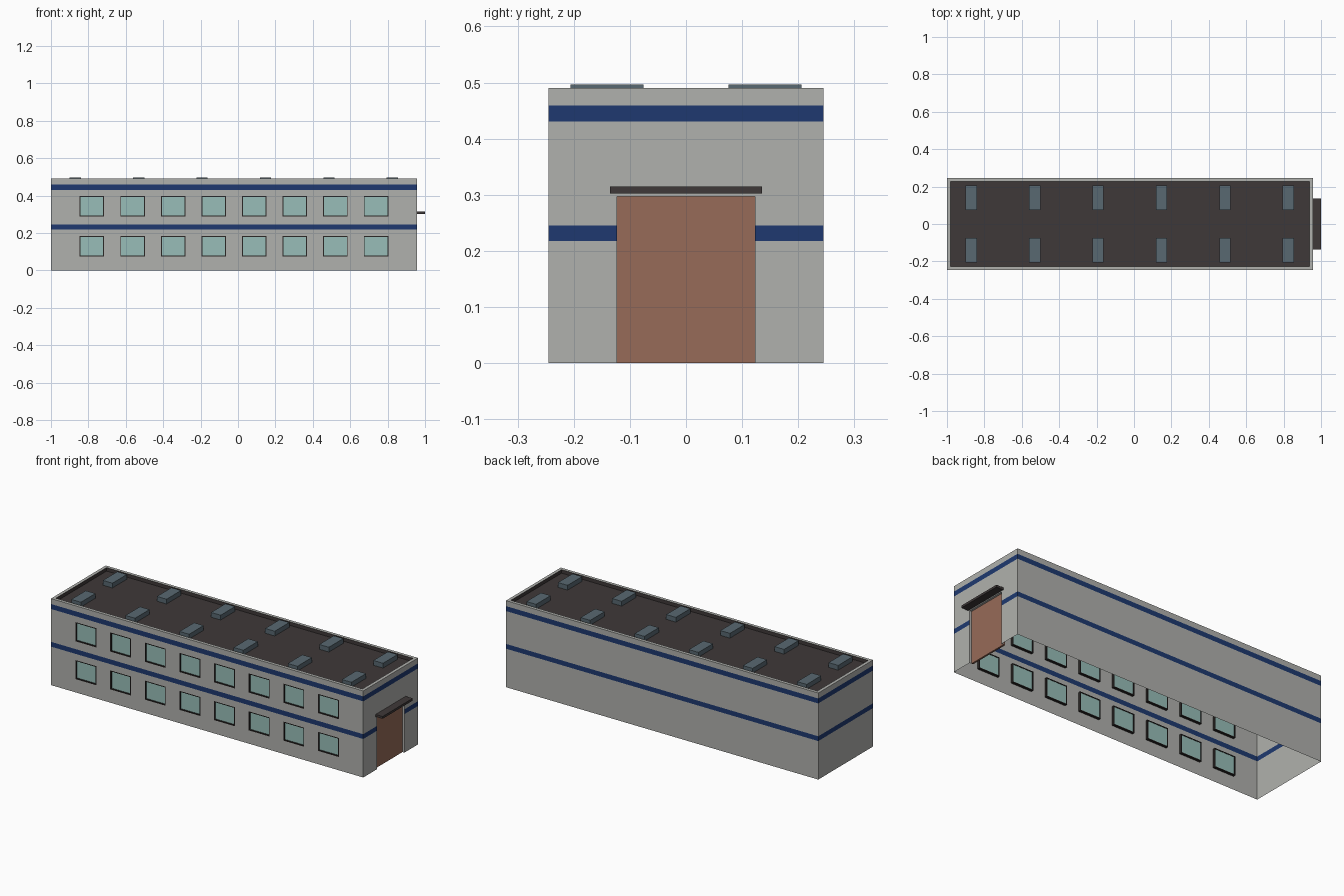
import bpy, bmesh
from mathutils import Vector

if "Cube" in bpy.data.objects:
    bpy.data.objects.remove(bpy.data.objects["Cube"])


def material(name, rgb):
    """Material from 0-255 screen colour, stored as linear."""
    m = bpy.data.materials.new(name)
    lin = [((c / 255 + 0.055) / 1.055) ** 2.4 for c in rgb]
    m.diffuse_color = (*lin, 1)
    m.use_nodes = True
    m.node_tree.nodes["Principled BSDF"].inputs["Base Color"].default_value = m.diffuse_color
    return m


GREY = material("wall grey", (176, 177, 173))
BLUE = material("stripe blue", (30, 57, 112))
DARK = material("roof dark", (62, 56, 56))
FRAME = material("frame black", (42, 38, 37))
GLASS = material("window glass", (152, 190, 184))
BROWN = material("door brown", (151, 107, 88))
SKY = material("skylight slate", (88, 104, 113))

X0, X1, Y, H = -1.0, 0.956, 0.245, 0.49
STRIPES = [(0.218, 0.245), (0.431, 0.459)]
WIN_W, WIN_ROWS = 0.131, [(0.075, 0.183), (0.289, 0.398)]
WIN_X = [-0.781 + 0.217 * i for i in range(8)]
DOOR_W, DOOR_H, RECESS = 0.123, 0.297, 0.012


def finish(name, bm, *mats):
    me = bpy.data.meshes.new(name)
    bm.to_mesh(me)
    bm.free()
    for m in mats:
        me.materials.append(m)
    ob = bpy.data.objects.new(name, me)
    bpy.context.collection.objects.link(ob)
    return ob


def add_box(bm, lo, hi):
    res = bmesh.ops.create_cube(bm, size=1)
    for v in res["verts"]:
        v.co = Vector([(a + b) / 2 + c * (b - a) for a, b, c in zip(lo, hi, v.co)])


def box(name, mat, lo, hi):
    bm = bmesh.new()
    add_box(bm, lo, hi)
    return finish(name, bm, mat)


def quad(bm, pts, mat=0):
    f = bm.faces.new([bm.verts.new(p) for p in pts])
    f.material_index = mat


def wall(bm, start, end, holes=()):
    """Thin wall as a grid of cells; stripe rows are blue, hole cells left open."""
    start, end = Vector(start), Vector(end)
    length = (end - start).length
    us = sorted({0, length, *(u for h in holes for u in h[:2])})
    zs = sorted({0, H, *(z for s in STRIPES for z in s), *(z for h in holes for z in h[2:])})
    for u0, u1 in zip(us, us[1:]):
        for z0, z1 in zip(zs, zs[1:]):
            u, z = (u0 + u1) / 2, (z0 + z1) / 2
            if any(h[0] < u < h[1] and h[2] < z < h[3] for h in holes):
                continue
            a, b = start.lerp(end, u0 / length), start.lerp(end, u1 / length)
            striped = any(s[0] < z < s[1] for s in STRIPES)
            up0, up1 = Vector((0, 0, z0)), Vector((0, 0, z1))
            quad(bm, [a + up0, b + up0, b + up1, a + up1], int(striped))


# Outer walls, open underneath, with window and door openings
bm = bmesh.new()
windows = [(x - WIN_W / 2 - X0, x + WIN_W / 2 - X0, *row) for x in WIN_X for row in WIN_ROWS]
wall(bm, (X0, -Y, 0), (X1, -Y, 0), windows)
wall(bm, (X1, -Y, 0), (X1, Y, 0), [(Y - DOOR_W, Y + DOOR_W, 0, DOOR_H)])
wall(bm, (X1, Y, 0), (X0, Y, 0))
wall(bm, (X0, Y, 0), (X0, -Y, 0))
# Door reveal
xr = X1 - RECESS
quad(bm, [(X1, -DOOR_W, 0), (X1, -DOOR_W, DOOR_H), (xr, -DOOR_W, DOOR_H), (xr, -DOOR_W, 0)])
quad(bm, [(X1, DOOR_W, 0), (xr, DOOR_W, 0), (xr, DOOR_W, DOOR_H), (X1, DOOR_W, DOOR_H)])
quad(bm, [(X1, -DOOR_W, DOOR_H), (X1, DOOR_W, DOOR_H), (xr, DOOR_W, DOOR_H), (xr, -DOOR_W, DOOR_H)])
bmesh.ops.remove_doubles(bm, verts=bm.verts, dist=1e-5)
finish("walls", bm, GREY, BLUE)

# Parapet rim and sunken roof
RIM, ROOF_Z = 0.018, 0.470


def rect(inset, z):
    x0, x1, y = X0 + inset, X1 - inset, Y - inset
    return [(x0, -y, z), (x1, -y, z), (x1, y, z), (x0, y, z)]


bm = bmesh.new()
rings = [rect(0, H), rect(RIM, H), rect(RIM, ROOF_Z)]
for level, (a, b) in enumerate(zip(rings, rings[1:])):
    for i in range(4):
        j = (i + 1) % 4
        quad(bm, [a[i], a[j], b[j], b[i]], level)
quad(bm, rings[2], 1)
bmesh.ops.remove_doubles(bm, verts=bm.verts, dist=1e-5)
finish("parapet_and_roof", bm, GREY, DARK)

# Skylights in two rows
bm = bmesh.new()
for i in range(6):
    x = -0.87 + 0.339 * i
    for y in (-0.141, 0.141):
        add_box(bm, (x - 0.03, y - 0.065, ROOF_Z), (x + 0.03, y + 0.065, 0.497))
finish("skylights", bm, SKY)

# Window frames lining the openings, and recessed panes
frames, panes = bmesh.new(), bmesh.new()
BAR, DEPTH = 0.005, 0.014
for x in WIN_X:
    for z0, z1 in WIN_ROWS:
        a, b = x - WIN_W / 2, x + WIN_W / 2
        ya, yb = -Y, -Y + DEPTH
        add_box(frames, (a, ya, z0), (a + BAR, yb, z1))
        add_box(frames, (b - BAR, ya, z0), (b, yb, z1))
        add_box(frames, (a + BAR, ya, z0), (b - BAR, yb, z0 + BAR))
        add_box(frames, (a + BAR, ya, z1 - BAR), (b - BAR, yb, z1))
        add_box(panes, (a + BAR, -Y + 0.008, z0 + BAR), (b - BAR, -Y + 0.012, z1 - BAR))
finish("window_frames", frames, FRAME)
finish("window_panes", panes, GLASS)

# Entrance door and canopy
box("door", BROWN, (xr - 0.01, -DOOR_W, 0), (xr, DOOR_W, DOOR_H))
box("door_canopy", DARK, (X1, -0.135, 0.302), (1.0, 0.135, 0.315))
